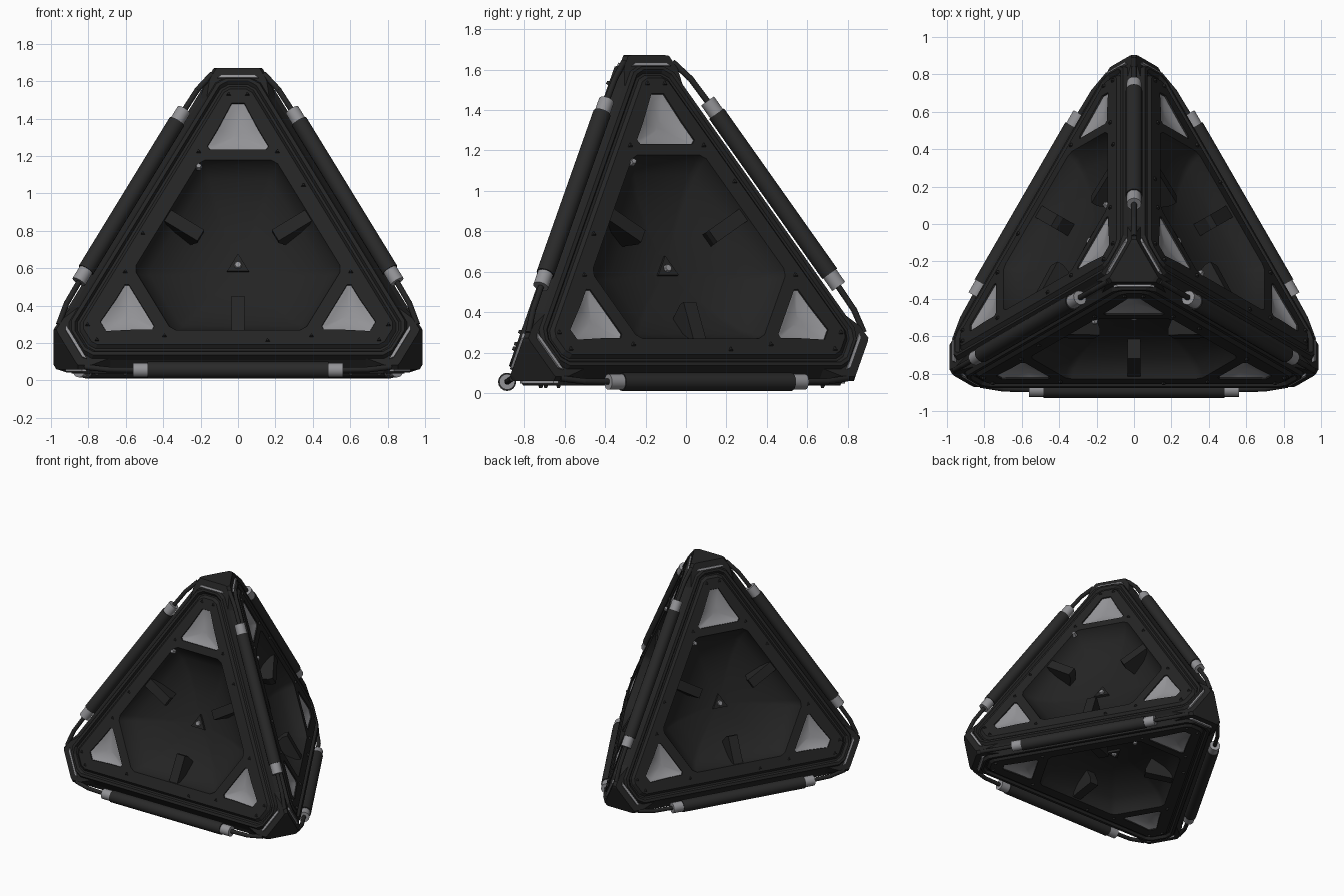
import bpy, bmesh, math
from mathutils import Vector, Matrix

if "Cube" in bpy.data.objects:
    bpy.data.objects.remove(bpy.data.objects["Cube"])


def material(name, rgb):
    m = bpy.data.materials.new(name)
    m.use_nodes = True
    m.diffuse_color = (*rgb, 1)
    m.node_tree.nodes["Principled BSDF"].inputs["Base Color"].default_value = (*rgb, 1)
    return m


CASING = material("charcoal casing", (0.018, 0.018, 0.018))
PIT = material("dark recess", (0.017, 0.017, 0.017))
TUBE = material("tube black", (0.022, 0.022, 0.022))
METAL = material("pale metal", (0.29, 0.29, 0.305))


def finish(bm, name, mats, smooth=None):
    me = bpy.data.meshes.new(name)
    bm.to_mesh(me)
    bm.free()
    for m in mats:
        me.materials.append(m)
    if smooth:
        me.shade_smooth()
        me.set_sharp_from_angle(angle=math.radians(smooth))
    ob = bpy.data.objects.new(name, me)
    bpy.context.scene.collection.objects.link(ob)


def hull(bm, points):
    """Add a closed convex solid around the points."""
    vs = [bm.verts.new(p) for p in points]
    res = bmesh.ops.convex_hull(bm, input=vs)
    faces = [g for g in res["geom"] if isinstance(g, bmesh.types.BMFace)]
    bmesh.ops.recalc_face_normals(bm, faces=faces)
    loose = [v for v in vs if v.is_valid and not v.link_faces]
    bmesh.ops.delete(bm, geom=loose, context='VERTS')


# Regular tetrahedron that carries the edge tubes
L, BASE_Y, BASE_Z = 2.28, -0.227, 0.055
R = L / math.sqrt(3)
corners = [Vector((R * math.sin(a), BASE_Y + R * math.cos(a), BASE_Z))
           for a in (0, math.tau / 3, -math.tau / 3)]
corners.append(Vector((0, BASE_Y, BASE_Z + L * math.sqrt(2 / 3))))
middle = sum(corners, Vector()) / 4

# One local frame per side: x across, y to a corner, z outward
frames = []
for i in range(4):
    others = [c for j, c in enumerate(corners) if j != i]
    fc = sum(others, Vector()) / 3
    n = (fc - middle).normalized()
    up = (corners[3 if i != 3 else 0] - fc).normalized()
    rot = Matrix((up.cross(n), up, n)).transposed().to_4x4()
    frames.append(Matrix.Translation(fc) @ rot)

turns = [Matrix.Rotation(math.tau * k / 3, 4, 'Z') for k in range(3)]


def ring(inradius, reach, w, bevel=0.35):
    """Triangle with cut corners, four points at each corner."""
    h = (2 * inradius - reach) / math.sqrt(3)
    b = h * bevel
    pts = [(h + b * 0.5, reach - b * 0.866), (h - b, reach),
           (b - h, reach), (-h - b * 0.5, reach - b * 0.866)]
    return [t @ Vector((x, y, w)) for t in turns for x, y in pts]


TOP = 0.018
outer = ring(0.595, 1.01, -0.014)
panel_rings = [outer, ring(0.58, 0.99, 0.018), ring(0.56, 0.975, 0.018),
               ring(0.55, 0.96, 0.0), ring(0.536, 0.95, 0.0),
               ring(0.52, 0.93, TOP)]
edge = panel_rings[-1]
rim = ring(0.437, 0.527, TOP, 0.12)
pit_rings = [rim] + [[Vector((p.x * s, p.y * s, w)) for p in rim] for s, w in
                     ((0.97, -0.03), (0.86, -0.085), (0.65, -0.145), (0.4, -0.18), (0.15, -0.195))]

# Core: beveled edges between the four sides, left open under the panels
bm = bmesh.new()
hull(bm, [f @ p for f in frames for p in outer])
normals = [f.to_3x3().col[2] for f in frames]
flat = [f for f in bm.faces if any(f.normal.dot(n) > 0.999 for n in normals)]
bmesh.ops.delete(bm, geom=flat, context='FACES')
finish(bm, "core_frame", [CASING])


def loft(name, stacks, mat, smooth=None, cap=False):
    """Skin each stack of rings, on all four sides."""
    bm = bmesh.new()
    for f in frames:
        for rings in stacks:
            rows = [[bm.verts.new(f @ p) for p in r] for r in rings]
            for a, b in zip(rows, rows[1:]):
                for i in range(len(a)):
                    j = (i + 1) % len(a)
                    bm.faces.new((a[i], a[j], b[j], b[i]))
            if cap:
                bm.faces.new(rows[-1])
    finish(bm, name, [mat], smooth)


# Openings near the panel corners, each holding a shallow pale dish
half = [(0.11, 0.7), (0.034, 0.85)]
low = [(-0.164, 0.605), (-0.15, 0.585)]
opening = half + [(-x, y) for x, y in reversed(half)] + low + [(-x, y) for x, y in reversed(low)]


def dish_ring(scale, w):
    return [Vector((x * scale, 0.68 + (y - 0.68) * scale, w)) for x, y in opening]


surrounds, bands, dishes = [], [], []
for k, t in enumerate(turns):
    size = 0.9 if k else 1.0
    a, b = edge[4 * k:4 * k + 4], rim[4 * k:4 * k + 4]
    lip = [t @ p for p in dish_ring(size, TOP)]
    surrounds.append([a + b[::-1], lip, [t @ p for p in dish_ring(size * 0.985, 0.01)]])
    nxt = (4 * k + 4) % 12
    bands.append([[a[3], edge[nxt], rim[nxt], b[3]]])
    dishes.append([[t @ p for p in dish_ring(size * s, w)] for s, w in
                   ((0.985, 0.01), (0.8, 0.0), (0.5, -0.01), (0.2, -0.014))])
loft("side_panels", [panel_rings] + surrounds, CASING)
loft("panel_bands", bands, CASING, cap=True)
loft("corner_dishes", dishes, METAL, 50, True)
loft("side_recesses", [pit_rings], PIT, 40, True)


def detail(name, shapes, mat, turned=True):
    """Repeat convex shapes on all sides, three times about each centre."""
    bm = bmesh.new()
    for f in frames:
        for t in (turns if turned else turns[:1]):
            for pts in shapes:
                hull(bm, [f @ t @ Vector(p) for p in pts])
    finish(bm, name, [mat])


def slab(pts, low, high, shrink=1.0):
    c = sum((Vector(p) for p in pts), Vector((0, 0))) / len(pts)
    top = [c + (Vector(p) - c) * shrink for p in pts]
    return [(p[0], p[1], low) for p in pts] + [(p.x, p.y, high) for p in top]


def disc(x, y, r, n):
    return [(x - r * math.sin(math.tau * k / n), y + r * math.cos(math.tau * k / n))
            for k in range(n)]


# Pale strips beyond the panel tips
strip = [(-0.11, 0.998), (0.11, 0.998), (0.09, 1.014), (-0.09, 1.014)]
detail("corner_strips", [slab(strip, -0.03, 0.008)], METAL)

# Wedge arms reaching into each recess
arm = [(s * 0.036, y, w) for s in (-1, 1) for y, w in
       ((-0.445, 0.008), (-0.445, -0.1), (-0.23, -0.025), (-0.23, -0.06), (-0.29, -0.19))]
detail("recess_arms", [arm], CASING)

# Three-sided hub with a pale button
detail("centre_hubs", [slab(disc(0, 0, 0.07, 3), -0.22, -0.178, 0.95)], CASING, False)
detail("hub_buttons", [slab(disc(0, 0, 0.024, 8), -0.185, -0.165, 0.7)], METAL, False)

# Small studs on the panels and one pale tab per side
studs = [slab(disc(x, y, 0.018, 3), 0.01, 0.03, 0.5) for x, y in
         ((-0.21, 0.575), (0.21, 0.575), (-0.05, 0.9), (0.05, 0.9), (0.35, 0.385))]
detail("panel_studs", studs, TUBE)
detail("side_tabs", [slab(disc(-0.21, 0.49, 0.02, 5), 0.0, 0.032, 0.7)], METAL, False)

# Chunky blocks at the four corners, reaching out to the rods
bm = bmesh.new()
for c in corners:
    start = c + (middle - c).normalized() * 0.012
    dirs = [(o - c).normalized() for o in corners if o is not c]
    hull(bm, [start + a * s + b * t for a in dirs for b in dirs if a is not b
              for s, t in ((0.24, 0.046), (0.262, 0.028), (0.335, 0.03), (0.42, 0.08))])
finish(bm, "corner_blocks", [CASING])


def tubes(name, spans, mat):
    """Cylinders along all six edges; a span is (from, inset, to, inset, radius)."""
    bm = bmesh.new()
    for i in range(4):
        for j in range(i):
            mid = (corners[i] + corners[j]) / 2
            d = (corners[i] - corners[j]).normalized()
            inward = (middle - mid).normalized()
            for a, ia, b, ib, r in spans:
                p, q = mid + d * a + inward * ia, mid + d * b + inward * ib
                rot = (q - p).to_track_quat('Z', 'Y').to_matrix().to_4x4()
                bmesh.ops.create_cone(
                    bm, cap_ends=True, segments=16, radius1=r, radius2=r,
                    depth=(q - p).length, matrix=Matrix.Translation((p + q) / 2) @ rot)
    finish(bm, name, [mat], 40)


# Edge tubes, their end collars and the thin rods bent into the corner blocks
tubes("edge_tubes", [(-0.485, 0, 0.485, 0, 0.045)], TUBE)
tubes("tube_collars", [(s * 0.478, 0, s * 0.562, 0, 0.039) for s in (-1, 1)], METAL)
tubes("tube_rods", [(s * a, ia, s * b, ib, 0.015) for s in (-1, 1)
                    for a, ia, b, ib in ((0.5, 0, 0.7, 0.005), (0.695, 0.004, 0.82, 0.03))],
      CASING)
